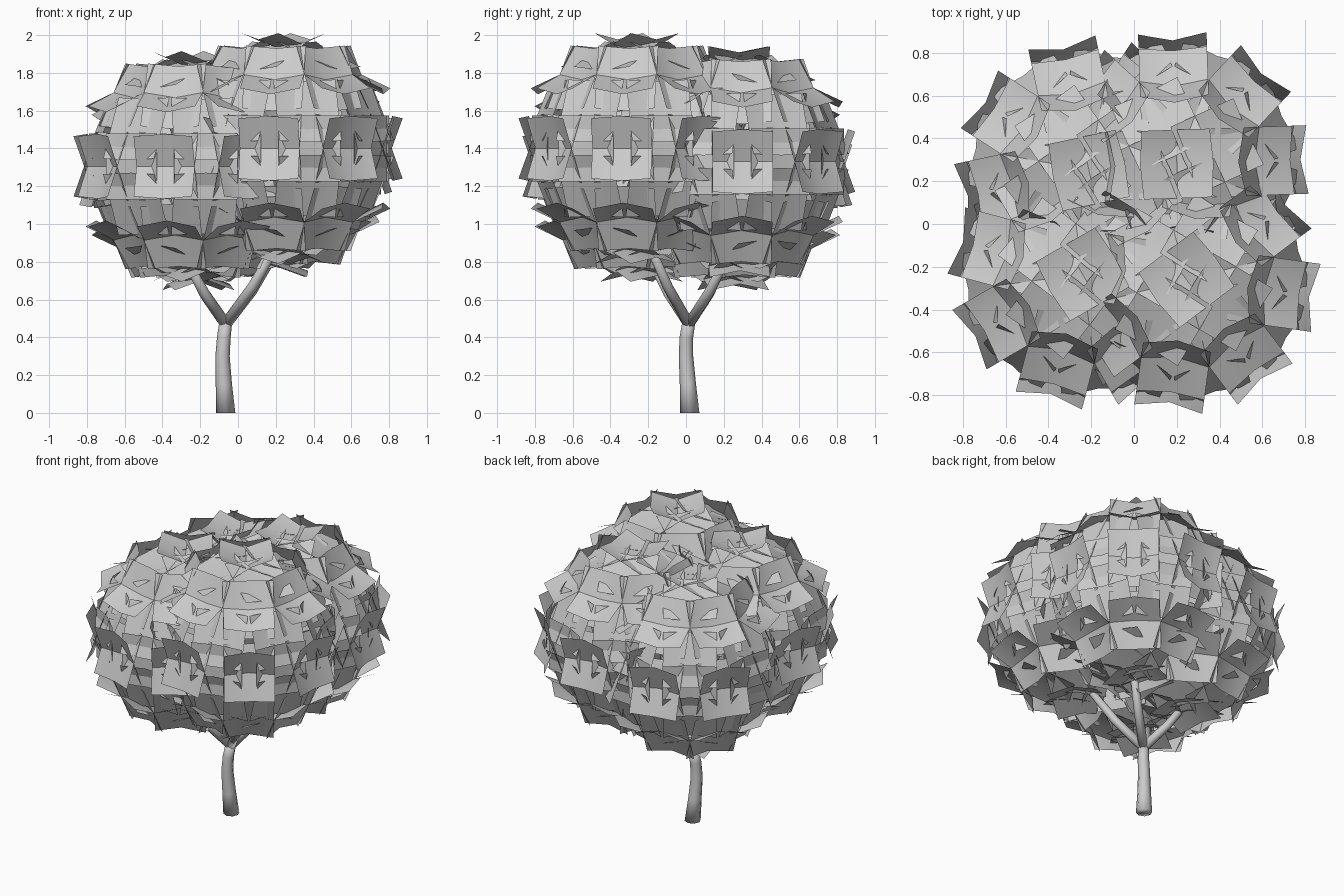
import bpy, bmesh
from math import sin, cos, pi, radians
from mathutils import Vector, Matrix

if "Cube" in bpy.data.objects:
    bpy.data.objects.remove(bpy.data.objects["Cube"])


def finish(bm, name):
    me = bpy.data.meshes.new(name)
    bm.to_mesh(me)
    bm.free()
    for p in me.polygons:
        p.use_smooth = True
    ob = bpy.data.objects.new(name, me)
    bpy.context.collection.objects.link(ob)
    return ob


def tube(name, path, sides=8):
    """Round limb through (x, y, z, radius) points."""
    bm = bmesh.new()
    pts = [Vector(p[:3]) for p in path]
    rings = []
    for i, p in enumerate(pts):
        d = (pts[min(i + 1, len(pts) - 1)] - pts[max(i - 1, 0)]).normalized()
        if i == 0 and p.z == 0:
            d = Vector((0, 0, 1))
        u = Vector((0, 1, 0)).cross(d).normalized()
        v = d.cross(u)
        r = path[i][3]
        rings.append([bm.verts.new(p + r * (u * cos(2 * pi * k / sides) + v * sin(2 * pi * k / sides)))
                      for k in range(sides)])
    for a, b in zip(rings, rings[1:]):
        for k in range(sides):
            n = (k + 1) % sides
            bm.faces.new((a[k], a[n], b[n], b[k]))
    bm.faces.new(rings[0][::-1])
    bm.faces.new(rings[-1])
    return finish(bm, name)


def card(bm, centre, az, el, radius, width, height, fold, tilt):
    """Leaf card with a shallow V fold, facing outward and tipped by tilt."""
    n = Vector((cos(az) * cos(el), sin(az) * cos(el), sin(el)))
    u = Vector((-sin(az), cos(az), 0))
    rot = Matrix.Rotation(tilt, 3, u)
    n2 = rot @ n
    v2 = n2.cross(u)
    o = centre + n * radius
    g = [[bm.verts.new(o + u * (i * width / 2) + v2 * (j * height / 2) + n2 * (fold * abs(i)))
          for i in (-1, 0, 1)] for j in (-1, 1)]
    for i in range(2):
        bm.faces.new((g[0][i], g[0][i + 1], g[1][i + 1], g[1][i]))


def clump(name, centre, turn):
    """Ball of crossed leaf cards every 45 degrees, single cards between."""
    bm = bmesh.new()
    c = Vector(centre)
    # outer layer: pairs of cards crossing in an X
    for el, count in [(0, 8), (45, 8), (-45, 8), (90, 1), (-90, 1)]:
        for k in range(count):
            for t in (-20, 20):
                card(bm, c, radians(turn) + 2 * pi * k / count, radians(el),
                     .515, .32, .365, .035, radians(t))
    # inner layer filling the gaps
    for el, count, r in [(0, 8, .51), (22.5, 8, .51), (-22.5, 8, .51),
                         (67.5, 4, .52), (-67.5, 4, .52)]:
        for k in range(count):
            card(bm, c, radians(turn + 22.5) + 2 * pi * k / count, radians(el),
                 r, .34, .35, .02, 0)
    return finish(bm, name)


# trunk
tube("trunk", [(-.065, .02, 0, .051), (-.075, .01, .15, .043), (-.082, .0, .3, .038),
               (-.075, .002, .4, .036), (-.065, .015, .48, .034)])

# branches, each reaching into one leaf clump
fork = (-.065, .015, .47, .030)
for i, (x, y, z) in enumerate([(-.28, -.19, .82), (.21, -.20, .90), (.20, .23, .85), (-.27, .21, .80)]):
    mx, my = fork[0] + (x - fork[0]) * .52, fork[1] + (y - fork[1]) * .52
    tube(f"branch_{i + 1}", [fork, (mx, my, .47 + (z - .47) * .46, .028), (x, y, z, .022)])

# foliage
for i, (centre, turn) in enumerate([((-.24, -.235, 1.305), 30), ((.245, -.26, 1.40), 37),
                                    ((.20, .28, 1.33), 2), ((-.21, .25, 1.26), 12)]):
    clump(f"leaf_clump_{i + 1}", centre, turn)
